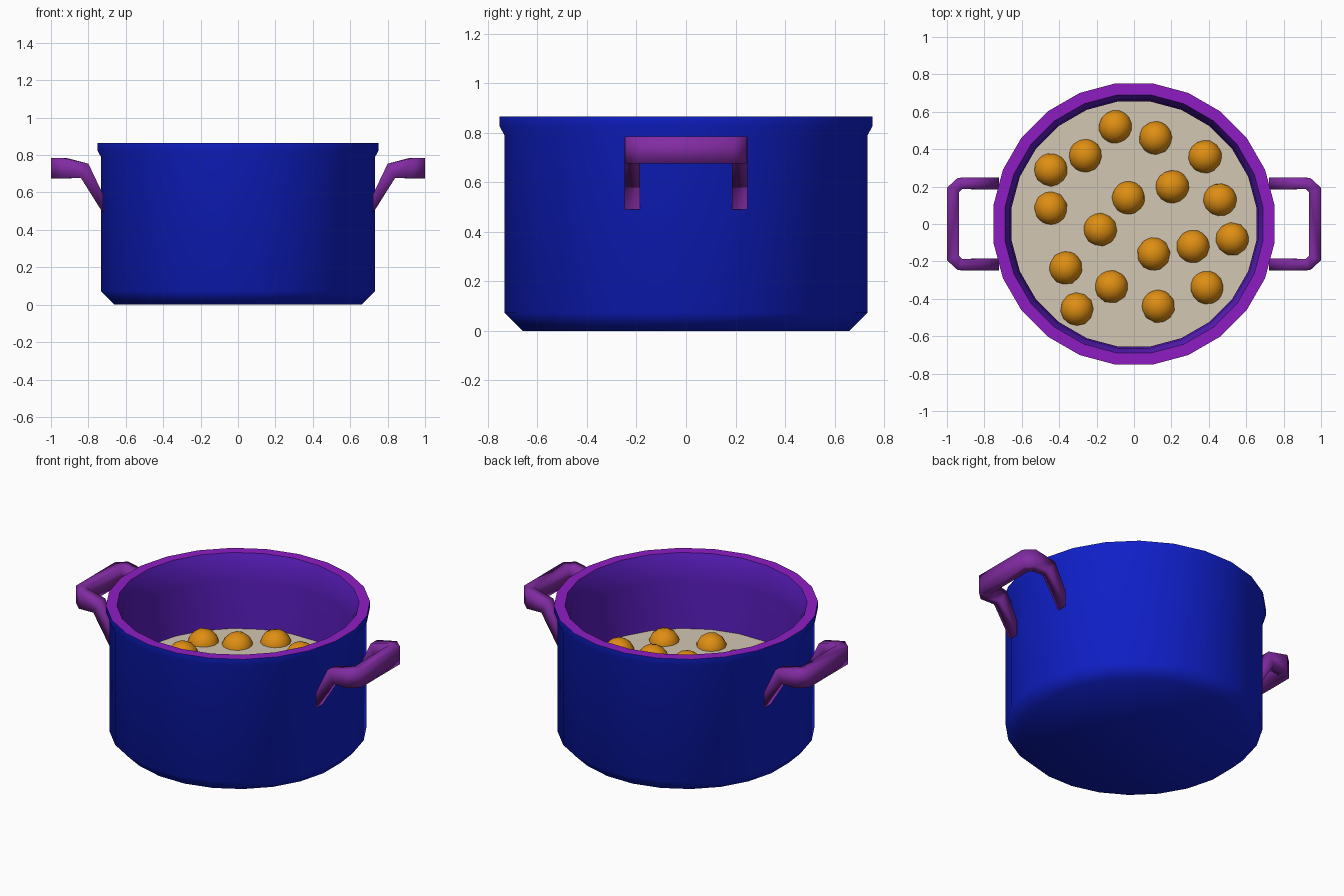
import bpy, bmesh, math, random
from mathutils import Vector, Euler

if "Cube" in bpy.data.objects:
    bpy.data.objects.remove(bpy.data.objects["Cube"])

random.seed(4)
SIDES = 24


def material(name, rgb):
    m = bpy.data.materials.new(name)
    m.diffuse_color = (*rgb, 1)
    m.use_nodes = True
    m.node_tree.nodes["Principled BSDF"].inputs["Base Color"].default_value = m.diffuse_color
    return m


BLUE = material("blue_enamel", (0.005, 0.014, 0.60))
LIP = material("purple_lip", (0.27, 0.012, 0.55))
INSIDE = material("violet_lining", (0.10, 0.012, 0.50))
HANDLE = material("handle_purple", (0.22, 0.024, 0.36))
SOUP = material("soup", (0.65, 0.57, 0.45))
BALL = material("dumpling_orange", (0.73, 0.27, 0.006))


def make_object(name, bm, mats, angle):
    bmesh.ops.recalc_face_normals(bm, faces=bm.faces)
    mesh = bpy.data.meshes.new(name)
    bm.to_mesh(mesh)
    bm.free()
    for m in mats:
        mesh.materials.append(m)
    ob = bpy.data.objects.new(name, mesh)
    bpy.context.collection.objects.link(ob)
    bpy.ops.object.select_all(action='DESELECT')
    ob.select_set(True)
    bpy.context.view_layer.objects.active = ob
    bpy.ops.object.shade_smooth_by_angle(angle=math.radians(angle))
    return ob


def ring(bm, r, z):
    # r is the distance to the middle of a side; sides face the axes
    r /= math.cos(math.pi / SIDES)
    return [bm.verts.new((r * math.cos(a), r * math.sin(a), z))
            for a in ((i + 0.5) * math.tau / SIDES for i in range(SIDES))]


def bridge(bm, a, b, mat=0):
    n = len(a)
    for i in range(n):
        j = (i + 1) % n
        bm.faces.new((a[i], a[j], b[j], b[i])).material_index = mat


# Pot: outside, lip and lining in one turned profile (radius, z, material)
profile = [(0.66, 0.0, 0), (0.733, 0.073, 0), (0.733, 0.79, 0), (0.752, 0.825, 0),
           (0.752, 0.865, 0), (0.69, 0.865, 1), (0.663, 0.80, 2),
           (0.655, 0.70, 2), (0.655, 0.08, 2)]
bm = bmesh.new()
rings = [ring(bm, r, z) for r, z, _ in profile]
for k in range(1, len(rings)):
    bridge(bm, rings[k - 1], rings[k], profile[k][2])
bm.faces.new(rings[0])
bm.faces.new(rings[-1]).material_index = 2
make_object("pot", bm, [BLUE, LIP, INSIDE], 50)

# Soup surface
bm = bmesh.new()
bm.faces.new(ring(bm, 0.655, 0.40))
make_object("soup", bm, [SOUP], 30)

# Dumplings floating in the soup
spots = [(-.10, .52), (.115, .46), (-.26, .365), (.38, .36), (-.445, .29), (-.03, .14),
         (.205, .20), (.46, .13), (-.445, .085), (-.18, -.03), (.525, -.08), (.315, -.12),
         (.105, -.16), (-.365, -.235), (-.12, -.335), (.39, -.34), (.13, -.44), (-.305, -.455)]
for i, (x, y) in enumerate(spots):
    bm = bmesh.new()
    bmesh.ops.create_uvsphere(bm, u_segments=12, v_segments=8, radius=0.091)
    ob = make_object(f"dumpling_{i + 1}", bm, [BALL], 40)
    ob.location = (x, y, 0.382)
    ob.rotation_euler = Euler([random.uniform(0, math.tau) for _ in range(3)])

# Handles: rectangular bar swept from wall to wall
# each station: centre, half-width vector, half-height vector
half = [((0.722, 0.217, 0.54), (0, 0.032, 0), (0, 0, 0.05)),
        ((0.82, 0.217, 0.716), (0, 0.032, 0), (-0.02, 0, 0.038)),
        ((0.93, 0.217, 0.73), (0.012, 0.03, 0), (0, 0, 0.055)),
        ((0.968, 0.182, 0.73), (0.032, 0.012, 0), (0, 0, 0.055))]


def flip_y(v):
    return (v[0], -v[1], v[2])


path = half + [tuple(map(flip_y, s)) for s in reversed(half)]
for name, side in (("right_handle", 1), ("left_handle", -1)):
    bm = bmesh.new()
    sections = []
    for c, w, h in path:
        c, w, h = Vector(c), Vector(w), Vector(h)
        pts = (c + w + h, c + w - h, c - w - h, c - w + h)
        sections.append([bm.verts.new((p.x * side, p.y, p.z)) for p in pts])
    for a, b in zip(sections, sections[1:]):
        bridge(bm, a, b)
    bm.faces.new(sections[0])
    bm.faces.new(sections[-1])
    make_object(name, bm, [HANDLE], 95)
